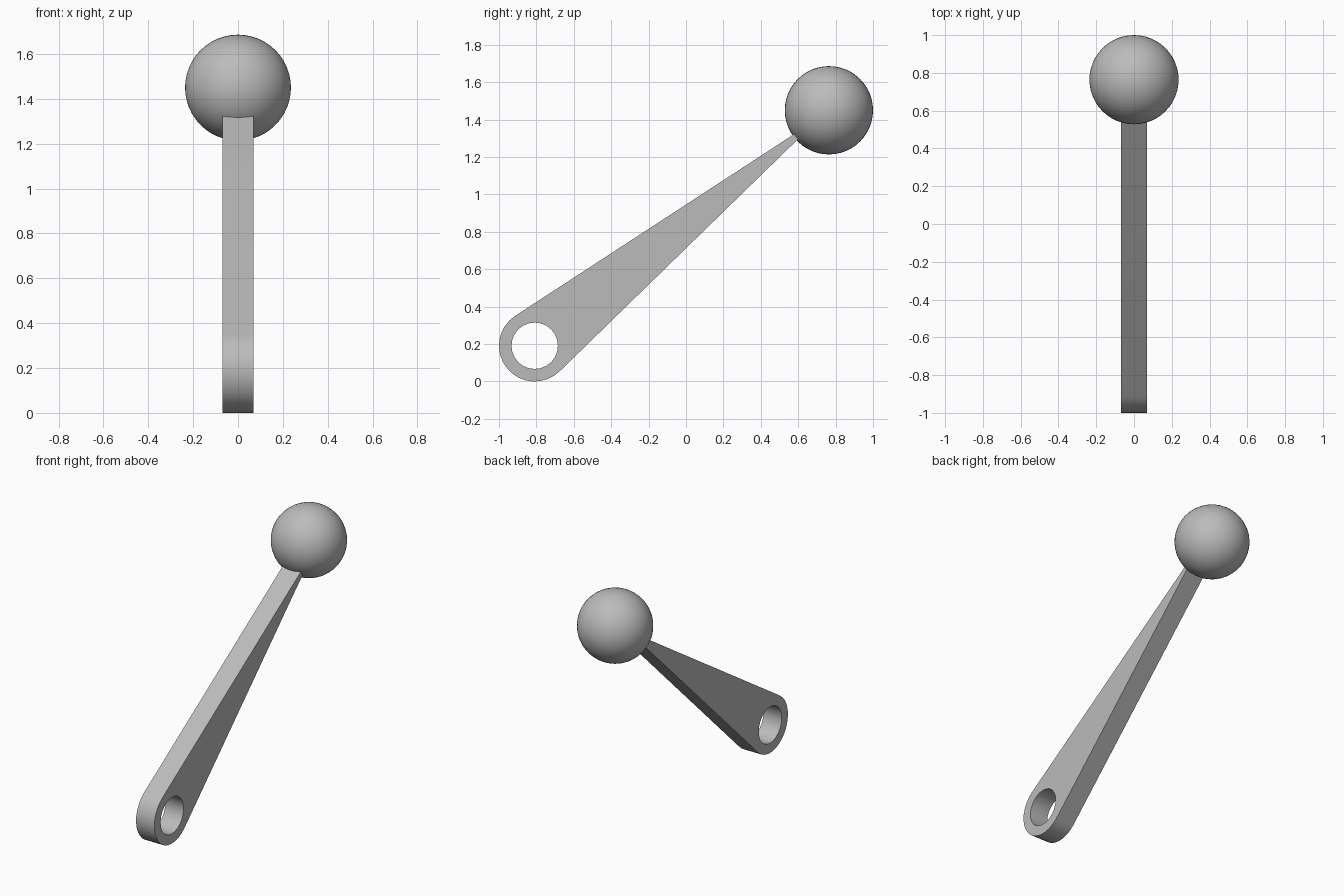
import bpy, bmesh
from math import sin, cos, radians, pi

cube = bpy.data.objects.get("Cube")
if cube:
    bpy.data.objects.remove(cube, do_unlink=True)

grey = bpy.data.materials.new("plain grey")
grey.use_nodes = True
grey.diffuse_color = (0.5, 0.5, 0.5, 1)
grey.node_tree.nodes["Principled BSDF"].inputs["Base Color"].default_value = (0.5, 0.5, 0.5, 1)

EYE_Y, EYE_Z, EYE_R, HOLE_R = -0.809, 0.191, 0.191, 0.124
HALF_WIDTH = 0.069


def finish(obj):
    """Colour a part and smooth its rounded surfaces."""
    obj.data.materials.append(grey)
    bpy.ops.object.select_all(action="DESELECT")
    obj.select_set(True)
    bpy.context.view_layer.objects.active = obj
    bpy.ops.object.shade_smooth_by_angle(angle=radians(30))


def arc(radius, start, end, steps):
    """Points (y, z) around the eye centre."""
    angles = [radians(start + (end - start) * i / steps) for i in range(steps + 1)]
    return [(EYE_Y + radius * cos(a), EYE_Z + radius * sin(a)) for a in angles]


# Tapered lever arm: rounded eye, straight sides converging inside the knob
outline = arc(EYE_R, 123.2, 314, 16) + [(0.66, 1.355), (0.66, 1.376)]
hole = arc(HOLE_R, 0, 360, 24)[:-1]
bm = bmesh.new()
edges = []
for loop in (outline, hole):
    verts = [bm.verts.new((-HALF_WIDTH, y, z)) for y, z in loop]
    edges += [bm.edges.new((verts[i - 1], verts[i])) for i in range(len(verts))]
bmesh.ops.triangle_fill(bm, use_beauty=True, use_dissolve=False, edges=edges)
side = bmesh.ops.extrude_face_region(bm, geom=bm.faces[:], use_keep_orig=True)
moved = [g for g in side["geom"] if isinstance(g, bmesh.types.BMVert)]
bmesh.ops.translate(bm, verts=moved, vec=(2 * HALF_WIDTH, 0, 0))
bmesh.ops.recalc_face_normals(bm, faces=bm.faces[:])
mesh = bpy.data.meshes.new("lever_arm")
bm.to_mesh(mesh)
bm.free()
arm = bpy.data.objects.new("lever_arm", mesh)
bpy.context.collection.objects.link(arm)
finish(arm)

# Ball knob, poles facing sideways
bpy.ops.mesh.primitive_uv_sphere_add(segments=48, ring_count=24, radius=0.236,
                                     location=(0, 0.764, 1.45), rotation=(0, pi / 2, 0))
knob = bpy.context.object
knob.name = "ball_knob"
finish(knob)
